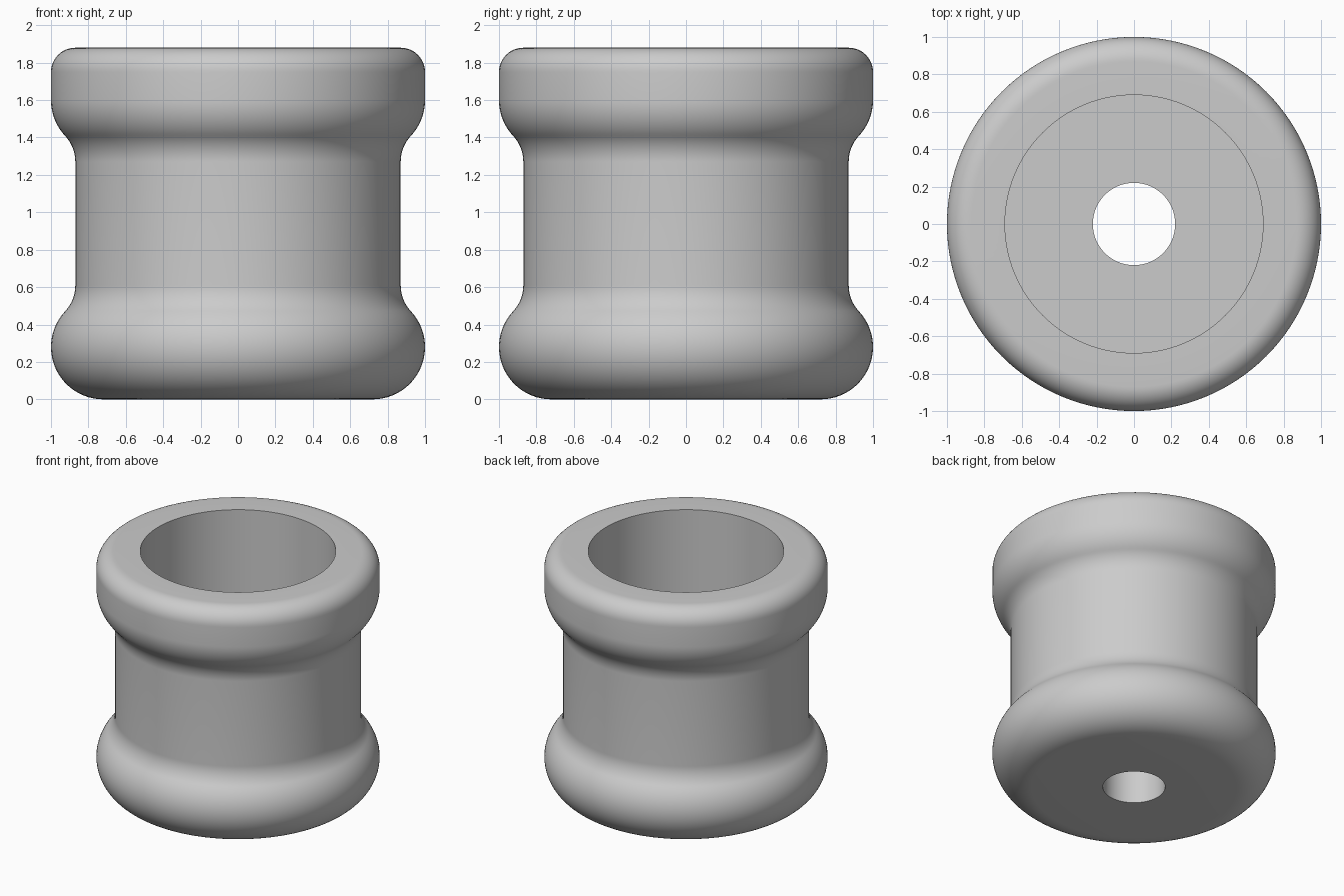
import bpy
import bmesh
from math import atan2, cos, sin, pi, radians, hypot

cube = bpy.data.objects.get("Cube")
if cube:
    bpy.data.objects.remove(cube, do_unlink=True)

HEIGHT = 1.88
WAIST, BORE, HOLE = 0.87, 0.69, 0.22
BORE_FLOOR = 0.31
BEAD_X, BEAD_R = 0.72, 0.28      # rounded bead at each end
LOW_Z, HIGH_Z = 0.28, 1.60       # bead centre heights
NECK_RISE = 0.33                 # bead centre to neck fillet centre
LIP_R = 0.13                     # top edge rounding

# Fillet radius tangent to both the bead and the waist
gap = WAIST - BEAD_X
NECK_R = (gap**2 + NECK_RISE**2 - BEAD_R**2) / (2 * (BEAD_R - gap))
NECK_X = WAIST + NECK_R
TANGENT = atan2(NECK_RISE, NECK_X - BEAD_X)


def arc(cx, cz, r, start, end, steps=12):
    angles = [start + (end - start) * i / steps for i in range(steps + 1)]
    return [(cx + r * cos(a), cz + r * sin(a)) for a in angles]


# Half section, from the bottom hole outwards, up and back down the bore
profile = [(HOLE, 0)]
profile += arc(BEAD_X, LOW_Z, BEAD_R, -pi / 2, TANGENT, 24)
profile += arc(NECK_X, LOW_Z + NECK_RISE, NECK_R, pi + TANGENT, pi)[1:]
profile += arc(NECK_X, HIGH_Z - NECK_RISE, NECK_R, pi, pi - TANGENT)
profile += arc(BEAD_X, HIGH_Z, BEAD_R, -TANGENT, 0)[1:]
profile += arc(1 - LIP_R, HEIGHT - LIP_R, LIP_R, 0, pi / 2)
profile += [(BORE, HEIGHT), (BORE, BORE_FLOOR), (HOLE, BORE_FLOOR)]

# Lathe the closed section around the z axis
bm = bmesh.new()
verts = [bm.verts.new((x, 0, z)) for x, z in profile]
edges = [bm.edges.new((v, verts[(i + 1) % len(verts)])) for i, v in enumerate(verts)]
bmesh.ops.spin(bm, geom=verts + edges, cent=(0, 0, 0), axis=(0, 0, 1),
               angle=2 * pi, steps=128, use_merge=False)
bmesh.ops.remove_doubles(bm, verts=bm.verts[:], dist=0.0005)
bmesh.ops.recalc_face_normals(bm, faces=bm.faces[:])
mesh = bpy.data.meshes.new("spool_body")
bm.to_mesh(mesh)
bm.free()

body = bpy.data.objects.new("spool_body", mesh)
bpy.context.collection.objects.link(body)

grey = bpy.data.materials.new("plain_grey")
grey.use_nodes = True
colour = (0.6, 0.6, 0.6, 1)
grey.diffuse_color = colour
grey.node_tree.nodes["Principled BSDF"].inputs["Base Color"].default_value = colour
mesh.materials.append(grey)

bpy.ops.object.select_all(action="DESELECT")
body.select_set(True)
bpy.context.view_layer.objects.active = body
bpy.ops.object.shade_smooth_by_angle(angle=radians(35))
